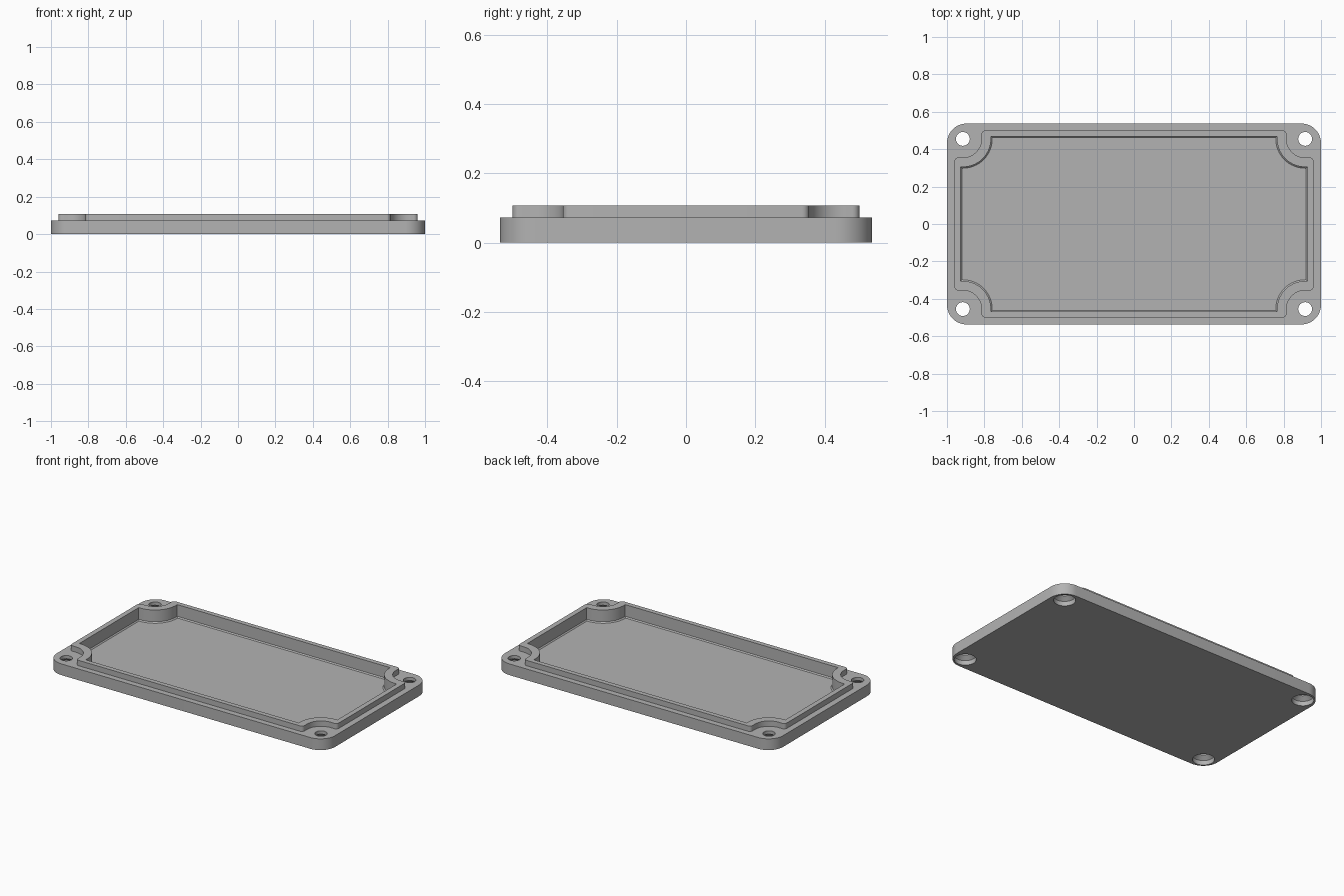
import bpy, bmesh, math

old = bpy.data.objects.get("Cube")
if old:
    bpy.data.objects.remove(old, do_unlink=True)

HALF_X, HALF_Y = 1.0, 0.537
PLATE_TOP, LIP_TOP, FLOOR = 0.073, 0.108, 0.025
HOLE_X, HOLE_Y = 0.915, 0.455

grey = bpy.data.materials.new("grey_plastic")
grey.use_nodes = True
colour = (0.45, 0.45, 0.45, 1)
grey.diffuse_color = colour
grey.node_tree.nodes["Principled BSDF"].inputs["Base Color"].default_value = colour


def arc(cx, cy, r, start, end, steps=12):
    angles = [math.radians(start + (end - start) * i / steps) for i in range(steps + 1)]
    return [(cx + r * math.cos(a), cy + r * math.sin(a)) for a in angles]


def four_corners(corner):
    """Mirror the +x +y corner into a full counter-clockwise outline."""
    back = corner[::-1]
    return (corner + [(-x, y) for x, y in back]
            + [(-x, -y) for x, y in corner] + [(x, -y) for x, y in back])


def rounded_outline(hx, hy, r):
    return four_corners(arc(hx - r, hy - r, r, 0, 90))


def notched_outline(hx, hy, r, c=0):
    """Rectangle with each corner scooped out around its screw hole."""
    first, last = [(hx, HOLE_Y - r)], [(HOLE_X - r, hy)]
    if c:
        first = arc(hx - c, HOLE_Y - r - c, c, 0, 90, 5)
        last = arc(HOLE_X - r - c, hy - c, c, 0, 90, 5)
    return four_corners(first + arc(HOLE_X, HOLE_Y, r, 270, 180, 16) + last)


def loft(name, layers):
    """Closed solid through (outline, z) layers, bottom to top."""
    bm = bmesh.new()
    rings = [[bm.verts.new((x, y, z)) for x, y in outline] for outline, z in layers]
    n = len(rings[0])
    for low, high in zip(rings, rings[1:]):
        for i in range(n):
            j = (i + 1) % n
            bm.faces.new((low[i], low[j], high[j], high[i]))
    bm.faces.new(rings[0][::-1])
    bm.faces.new(rings[-1])
    mesh = bpy.data.meshes.new(name)
    bm.to_mesh(mesh)
    bm.free()
    mesh.materials.append(grey)
    obj = bpy.data.objects.new(name, mesh)
    bpy.context.collection.objects.link(obj)
    return obj


def combine(target, tool, operation):
    mod = target.modifiers.new(operation, 'BOOLEAN')
    mod.operation, mod.solver, mod.object = operation, 'EXACT', tool
    bpy.context.view_layer.objects.active = target
    bpy.ops.object.modifier_apply(modifier=mod.name)
    bpy.data.objects.remove(tool, do_unlink=True)


# Base plate with rounded corners
plate = rounded_outline(HALF_X, HALF_Y, 0.105)
lid = loft("enclosure_lid", [(plate, 0), (plate, PLATE_TOP)])

# Raised sealing lip
lip = notched_outline(0.96, 0.5, 0.1, 0.02)
combine(lid, loft("lip", [(lip, 0.05), (lip, LIP_TOP)]), 'UNION')

# Recess with a small chamfer around its floor
def recess(inset):
    return notched_outline(0.927 - inset, 0.469 - inset, 0.15 + inset)

combine(lid, loft("recess", [(recess(0.007), FLOOR), (recess(0), FLOOR + 0.007),
                             (recess(0), 0.2)]), 'DIFFERENCE')

# Screw holes, widened and tapered from below
for sx in (-1, 1):
    for sy in (-1, 1):
        def ring(r):
            return arc(sx * HOLE_X, sy * HOLE_Y, r, 0, 360, 40)[:-1]
        profile = [(0.065, -0.05), (0.065, 0.03), (0.037, 0.052), (0.037, 0.2)]
        combine(lid, loft("hole", [(ring(r), z) for r, z in profile]), 'DIFFERENCE')

# Smooth curves, sharp edges
bpy.ops.object.select_all(action='DESELECT')
lid.select_set(True)
bpy.context.view_layer.objects.active = lid
bpy.ops.object.shade_smooth_by_angle(angle=math.radians(30))
